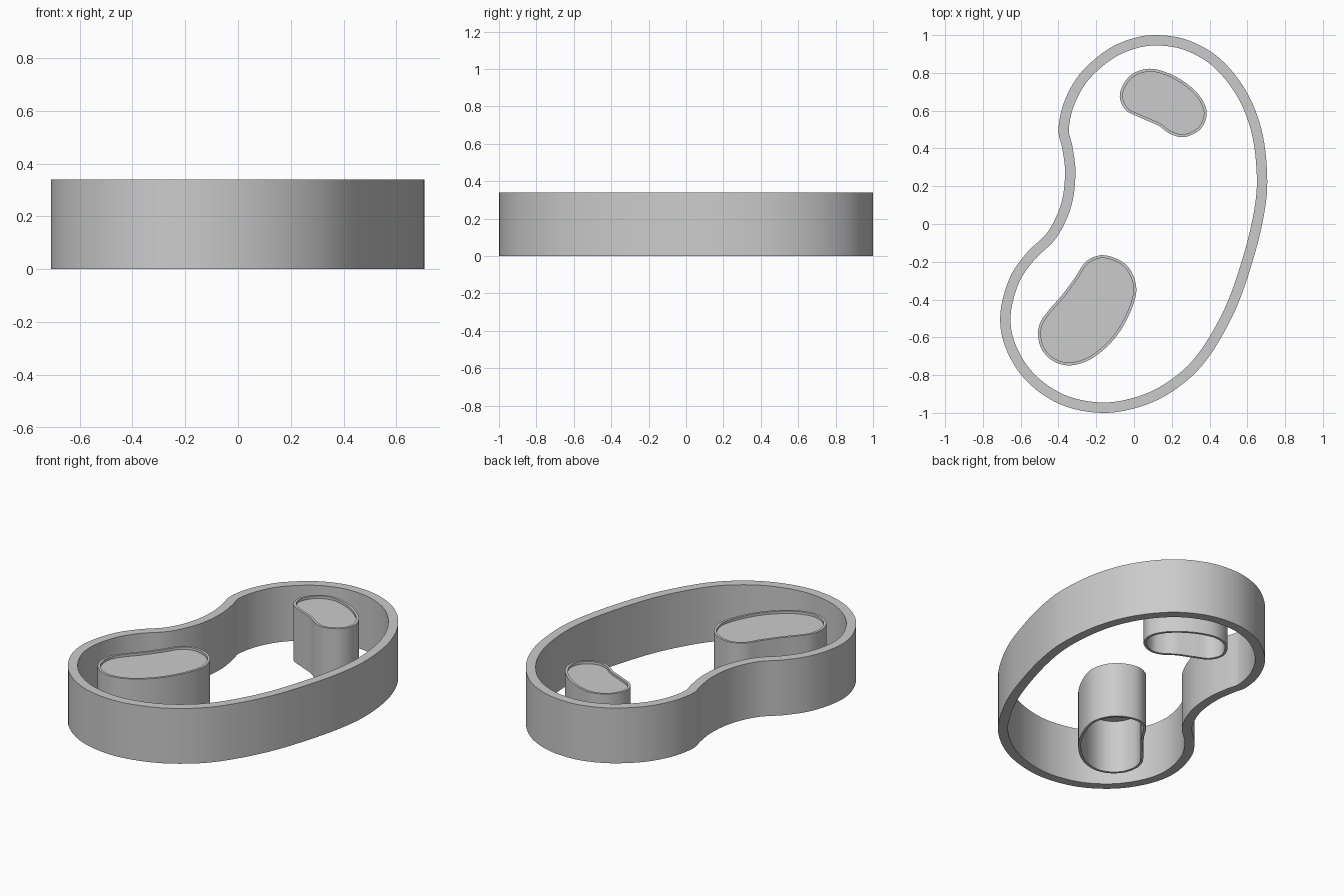
import bpy, bmesh, math
from mathutils import Vector

if "Cube" in bpy.data.objects:
    bpy.data.objects.remove(bpy.data.objects["Cube"])

HEIGHT = 0.34

# Plan outlines, counter-clockwise control points
BASIN = [(0.11, 1.0), (-0.03, 0.975), (-0.16, 0.91), (-0.29, 0.79), (-0.37, 0.645),
         (-0.40, 0.50), (-0.38, 0.40), (-0.365, 0.27), (-0.385, 0.11), (-0.455, -0.04),
         (-0.57, -0.155), (-0.66, -0.29), (-0.708, -0.48), (-0.68, -0.655), (-0.57, -0.83),
         (-0.39, -0.955), (-0.17, -1.0), (0.04, -0.965), (0.22, -0.875), (0.38, -0.725),
         (0.53, -0.47), (0.63, -0.19), (0.69, 0.06), (0.705, 0.26), (0.675, 0.50),
         (0.59, 0.71), (0.45, 0.88), (0.28, 0.975)]
SMALL = [(0.08, 0.822), (-0.02, 0.785), (-0.075, 0.69), (-0.045, 0.605), (0.04, 0.56),
         (0.13, 0.52), (0.19, 0.478), (0.265, 0.46), (0.35, 0.50), (0.385, 0.58),
         (0.36, 0.66), (0.29, 0.735), (0.19, 0.795)]
LARGE = [(-0.17, -0.165), (-0.255, -0.20), (-0.31, -0.28), (-0.38, -0.375), (-0.45, -0.455),
         (-0.495, -0.52), (-0.508, -0.59), (-0.485, -0.67), (-0.42, -0.73), (-0.33, -0.748),
         (-0.22, -0.71), (-0.11, -0.615), (-0.03, -0.49), (0.012, -0.36), (-0.01, -0.26),
         (-0.07, -0.195)]


def smooth_loop(points, steps=6):
    """Closed Catmull-Rom curve through the points."""
    p = [Vector(q) for q in points]
    n, out = len(p), []
    for i in range(n):
        a, b, c, d = p[i - 1], p[i], p[(i + 1) % n], p[(i + 2) % n]
        for s in range(steps):
            t = s / steps
            out.append(0.5 * (2 * b + (c - a) * t + (2 * a - 5 * b + 4 * c - d) * t ** 2
                              + (3 * b - a - 3 * c + d) * t ** 3))
    return out


def inset(loop, dist):
    n, out = len(loop), []
    for i in range(n):
        t = (loop[(i + 1) % n] - loop[i - 1]).normalized()
        out.append(loop[i] + Vector((-t.y, t.x)) * dist)
    return out


def make_object(name, bm):
    mesh = bpy.data.meshes.new(name)
    bm.to_mesh(mesh)
    bm.free()
    mesh.shade_smooth()
    mesh.set_sharp_from_angle(angle=math.radians(35))
    obj = bpy.data.objects.new(name, mesh)
    bpy.context.collection.objects.link(obj)


def wall(name, points, thickness):
    """Hollow upright wall following an outline."""
    outer = smooth_loop(points)
    inner = inset(outer, thickness)
    bm = bmesh.new()
    rings = [[bm.verts.new((v.x, v.y, z)) for v in loop]
             for loop, z in ((outer, 0), (outer, HEIGHT), (inner, HEIGHT), (inner, 0))]
    n = len(outer)
    for r in range(4):
        a, b = rings[r], rings[(r + 1) % 4]
        for i in range(n):
            j = (i + 1) % n
            bm.faces.new((a[i], a[j], b[j], b[i]))
    make_object(name, bm)
    return inner


def cap(name, loop, z):
    bm = bmesh.new()
    bm.faces.new([bm.verts.new((v.x, v.y, z)) for v in loop])
    make_object(name, bm)


# Outer basin wall
wall("basin_wall", BASIN, 0.055)

# Two hollow islands, each with a slightly sunken top
for label, pts in (("small", SMALL), ("large", LARGE)):
    rim = wall(label + "_island_wall", pts, 0.015)
    cap(label + "_island_top", rim, HEIGHT - 0.015)
